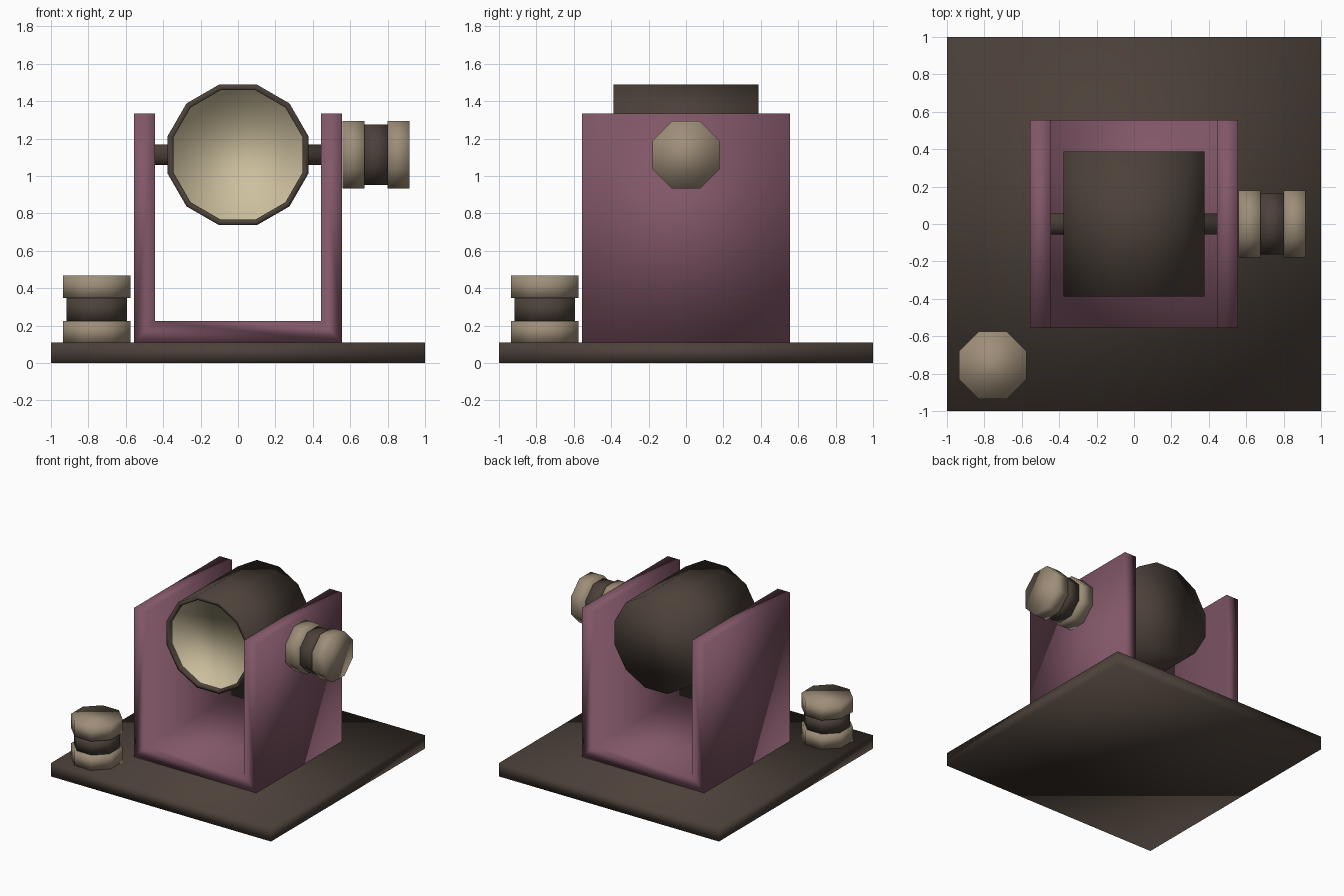
import bpy, bmesh, math
from mathutils import Matrix, Vector

if "Cube" in bpy.data.objects:
    bpy.data.objects.remove(bpy.data.objects["Cube"])


def material(name, rgb):
    m = bpy.data.materials.new(name)
    m.diffuse_color = (*rgb, 1)
    m.use_nodes = True
    m.node_tree.nodes["Principled BSDF"].inputs["Base Color"].default_value = m.diffuse_color
    return m


BROWN = material("dark brown", (0.072, 0.053, 0.041))
PLUM = material("plum", (0.223, 0.095, 0.138))
BEIGE = material("beige", (0.342, 0.270, 0.188))
CREAM = material("cream", (0.61, 0.527, 0.342))


def finish(bm, name, mats):
    bmesh.ops.recalc_face_normals(bm, faces=bm.faces)
    for f in bm.faces:
        f.smooth = True
    me = bpy.data.meshes.new(name)
    bm.to_mesh(me)
    bm.free()
    for m in mats:
        me.materials.append(m)
    ob = bpy.data.objects.new(name, me)
    bpy.context.collection.objects.link(ob)
    return ob


def prism(outline, y0, y1):
    """Extrude an x-z outline along y."""
    bm = bmesh.new()
    face = bm.faces.new([bm.verts.new((x, y0, z)) for x, z in outline])
    ext = bmesh.ops.extrude_face_region(bm, geom=[face])
    verts = [v for v in ext["geom"] if isinstance(v, bmesh.types.BMVert)]
    bmesh.ops.translate(bm, vec=(0, y1 - y0, 0), verts=verts)
    return bm


def drum(sides, apothem, start, end):
    """Closed prism with flats facing the axes, between two points."""
    start, end = Vector(start), Vector(end)
    axis = end - start
    r = apothem / math.cos(math.pi / sides)
    mat = (Matrix.Translation((start + end) / 2)
           @ axis.to_track_quat('Z', 'Y').to_matrix().to_4x4()
           @ Matrix.Rotation(math.pi / sides, 4, 'Z'))
    bm = bmesh.new()
    bmesh.ops.create_cone(bm, cap_ends=True, segments=sides, radius1=r,
                          radius2=r, depth=axis.length, matrix=mat)
    return bm


# Square base plate and U-shaped yoke
finish(prism([(-1, 0), (1, 0), (1, 0.11), (-1, 0.11)], -1, 1),
       "base_plate", [BROWN])
half = [(0.555, 0.11), (0.555, 1.335), (0.445, 1.335), (0.445, 0.225)]
finish(prism(half + [(-x, z) for x, z in reversed(half)], -0.555, 0.555),
       "yoke", [PLUM])

# Twelve-sided lamp housing with a recessed pale lens in front
AXIS_Z = 1.113
bm = drum(12, 0.376, (0, -0.388, AXIS_Z), (0, 0.388, AXIS_Z))
bm.normal_update()
front = min(bm.faces, key=lambda f: f.calc_center_median().y)
bmesh.ops.inset_region(bm, faces=[front], thickness=0.031)
lens = bmesh.ops.extrude_discrete_faces(bm, faces=[front])["faces"][0]
bmesh.ops.translate(bm, vec=(0, 0.035, 0), verts=lens.verts)
lens.material_index = 1
finish(bm, "lamp_housing", [BROWN, CREAM])

# Pivot axle between the yoke arms
finish(drum(8, 0.055, (-0.45, 0, AXIS_Z), (0.45, 0, AXIS_Z)), "axle", [BROWN])


def knob(name, origin, direction):
    """Two pale octagonal flanges around a dark core."""
    o, d = Vector(origin), Vector(direction)
    for part, a, b, r, mat in (("inner_flange", 0, 0.118, 0.18, BEIGE),
                               ("core", 0.118, 0.24, 0.162, BROWN),
                               ("outer_flange", 0.24, 0.36, 0.18, BEIGE)):
        finish(drum(8, r, o + d * a, o + d * b), f"{name}_{part}", [mat])


knob("side_knob", (0.558, 0, AXIS_Z), (1, 0, 0))
knob("base_knob", (-0.755, -0.755, 0.108), (0, 0, 1))
